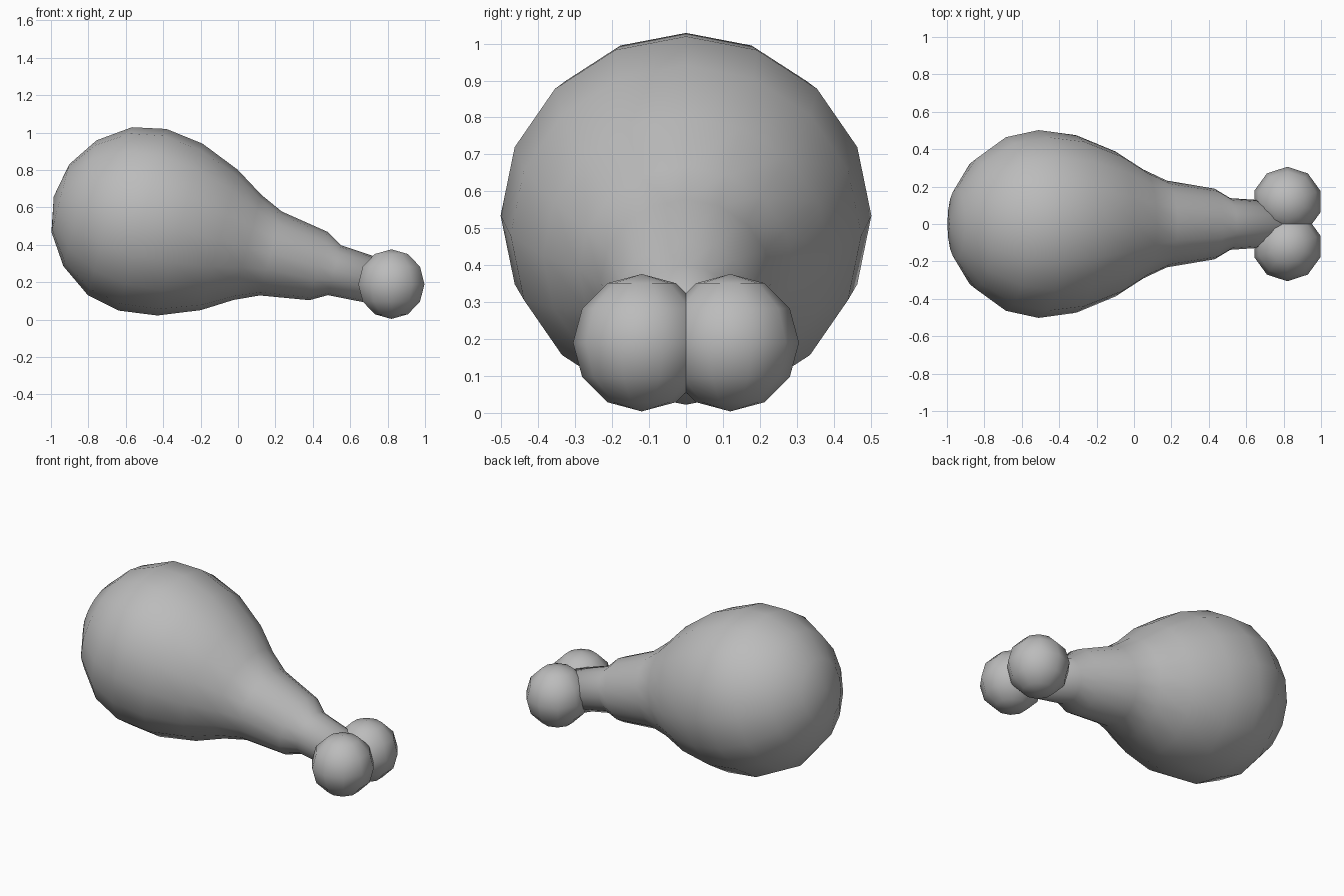
import bpy, bmesh
from math import sin, cos, pi, radians
from mathutils import Vector

cube = bpy.data.objects.get("Cube")
if cube:
    bpy.data.objects.remove(cube, do_unlink=True)

grey = bpy.data.materials.new("plain grey")
grey.use_nodes = True
grey.diffuse_color = (0.5, 0.5, 0.5, 1)
grey.node_tree.nodes["Principled BSDF"].inputs["Base Color"].default_value = (0.5, 0.5, 0.5, 1)


def lathe(name, origin, axis, side, profile, sides):
    """Spin (distance along axis, radius) points; zero radius makes a pole."""
    axis = Vector(axis).normalized()
    side = Vector(side)
    other = axis.cross(side)
    bm = bmesh.new()
    rings = []
    for d, r in profile:
        centre = Vector(origin) + axis * d
        if r == 0:
            rings.append([bm.verts.new(centre)] * sides)
        else:
            rings.append([bm.verts.new(centre + r * (side * cos(2 * pi * i / sides)
                          + other * sin(2 * pi * i / sides))) for i in range(sides)])
    for a, b in zip(rings, rings[1:]):
        for i in range(sides):
            j = (i + 1) % sides
            bm.faces.new(dict.fromkeys((a[i], a[j], b[j], b[i])))
    bmesh.ops.recalc_face_normals(bm, faces=bm.faces[:])
    for f in bm.faces:
        f.smooth = True
    mesh = bpy.data.meshes.new(name)
    bm.to_mesh(mesh)
    bm.free()
    mesh.materials.append(grey)
    obj = bpy.data.objects.new(name, mesh)
    bpy.context.collection.objects.link(obj)
    return obj


# Meat bulb narrowing to the bone shaft, on a sloping axis
slope = -0.263
stretch = (1 + slope ** 2) ** 0.5
outline = [(-0.985, 0), (-0.95, 0.187), (-0.845, 0.348), (-0.685, 0.464), (-0.51, 0.502),
           (-0.31, 0.475), (-0.1, 0.388), (0.05, 0.291), (0.175, 0.232), (0.43, 0.189),
           (0.515, 0.138), (0.76, 0.122), (0.8, 0)]
lathe("meat_and_shaft", (0, 0, 0.4), (1, 0, slope), (0, 1, 0),
      [(x * stretch, r) for x, r in outline], 16)

# Pair of round knuckles at the bone end
radius = 0.186
arc = [(-radius * cos(radians(a)), radius * sin(radians(a)) if 0 < a < 180 else 0)
       for a in range(0, 181, 30)]
for name, s in (("back_knuckle", 1), ("front_knuckle", -1)):
    lathe(name, (0.82, s * 0.12, 0.19), (0, 0, 1), (0, s, 0), arc, 10)
